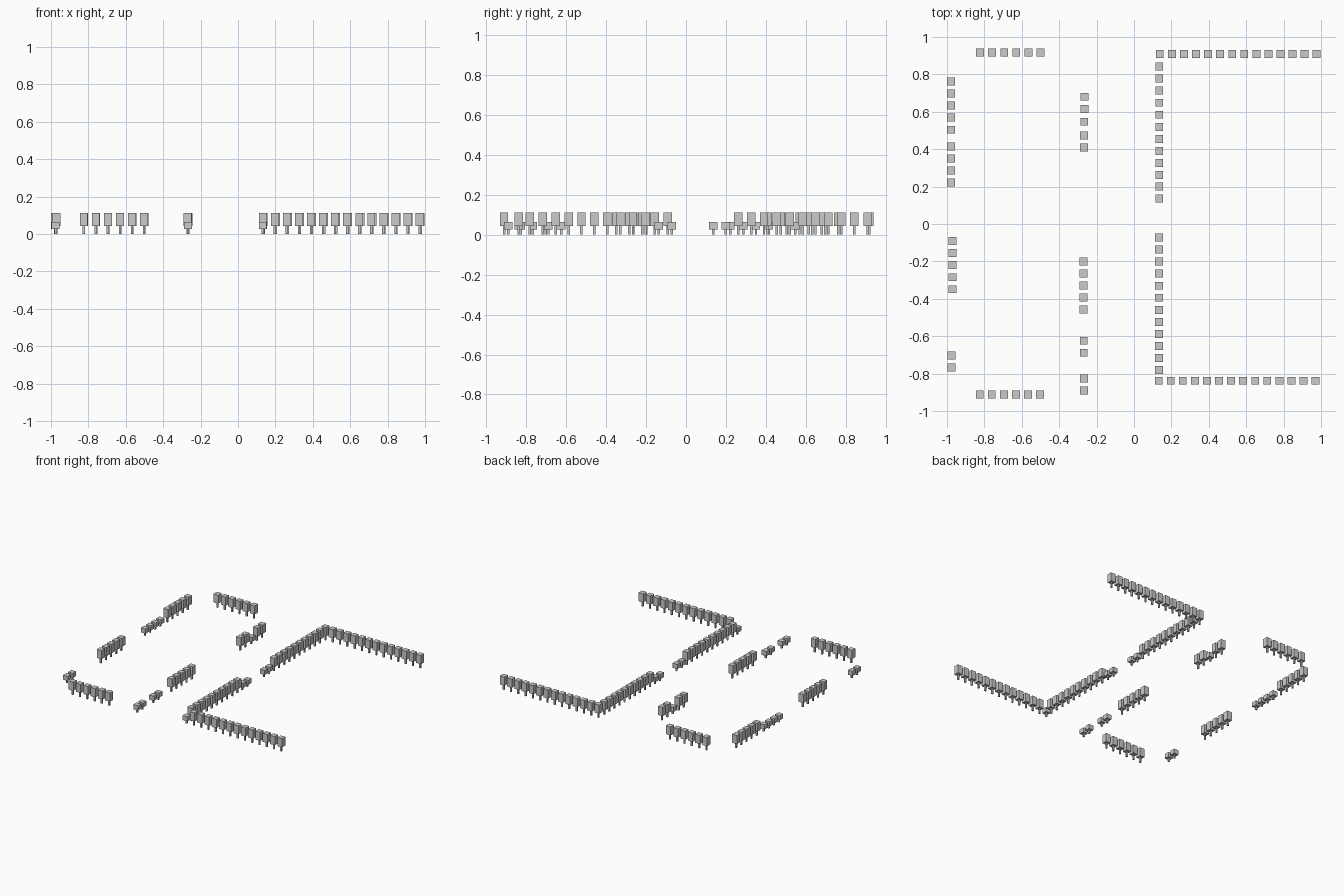
import bpy, bmesh
from mathutils import Matrix, Vector

if "Cube" in bpy.data.objects:
    bpy.data.objects.remove(bpy.data.objects["Cube"])

STEP = 0.0645
WIDTH = 0.042
TALL = (0.043, 0.112)    # bottom and top of a tall cabinet
SHORT = (0.027, 0.064)   # bottom and top of a low cabinet
LEG = 0.012


def add_box(bm, x, y, w, z0, z1):
    m = Matrix.Translation(Vector((x, y, (z0 + z1) / 2))) @ Matrix.Diagonal((w, w, z1 - z0, 1))
    bmesh.ops.create_cube(bm, size=1, matrix=m)


def row(name, x, y, n, axis, kind):
    """A straight row of cabinets, each standing on one thin leg."""
    bm = bmesh.new()
    for i in range(n):
        px = x + i * STEP if axis == 'X' else x
        py = y - i * STEP if axis == 'Y' else y
        add_box(bm, px, py, WIDTH, *kind)
        add_box(bm, px, py, LEG, 0, kind[0])
    me = bpy.data.meshes.new(name)
    bm.to_mesh(me)
    bm.free()
    bpy.context.collection.objects.link(bpy.data.objects.new(name, me))


# Left enclosure: back and front rows
row("left_back_row", -0.823, 0.917, 6, 'X', TALL)
row("left_front_row", -0.825, -0.911, 6, 'X', TALL)

# Left enclosure: outer side, from back to front
row("outer_tall_back", -0.978, 0.762, 5, 'Y', TALL)
row("outer_short_back", -0.979, 0.415, 4, 'Y', SHORT)
row("outer_tall_front", -0.970, -0.091, 5, 'Y', TALL)
row("outer_short_front", -0.976, -0.703, 2, 'Y', SHORT)

# Left enclosure: inner side, from back to front
row("inner_tall_back", -0.264, 0.680, 2, 'Y', TALL)
row("inner_short_back", -0.266, 0.547, 1, 'Y', SHORT)
row("inner_tall_middle", -0.267, 0.474, 2, 'Y', TALL)
row("inner_tall_front", -0.270, -0.200, 5, 'Y', TALL)
row("inner_short_middle", -0.269, -0.624, 2, 'Y', SHORT)
row("inner_short_front", -0.268, -0.826, 2, 'Y', SHORT)

# Right enclosure: long back and front rows, with a low corner at the front
row("right_back_row", 0.138, 0.909, 14, 'X', TALL)
row("right_front_corner", 0.132, -0.838, 1, 'X', SHORT)
row("right_front_row", 0.132 + STEP, -0.838, 13, 'X', TALL)

# Right enclosure: side column with low cabinets beside the gap
row("right_side_tall_back", 0.135, 0.842, 10, 'Y', TALL)
row("right_side_short_back", 0.135, 0.200, 2, 'Y', SHORT)
row("right_side_short_front", 0.134, -0.072, 2, 'Y', SHORT)
row("right_side_tall_front", 0.134, -0.201, 10, 'Y', TALL)
